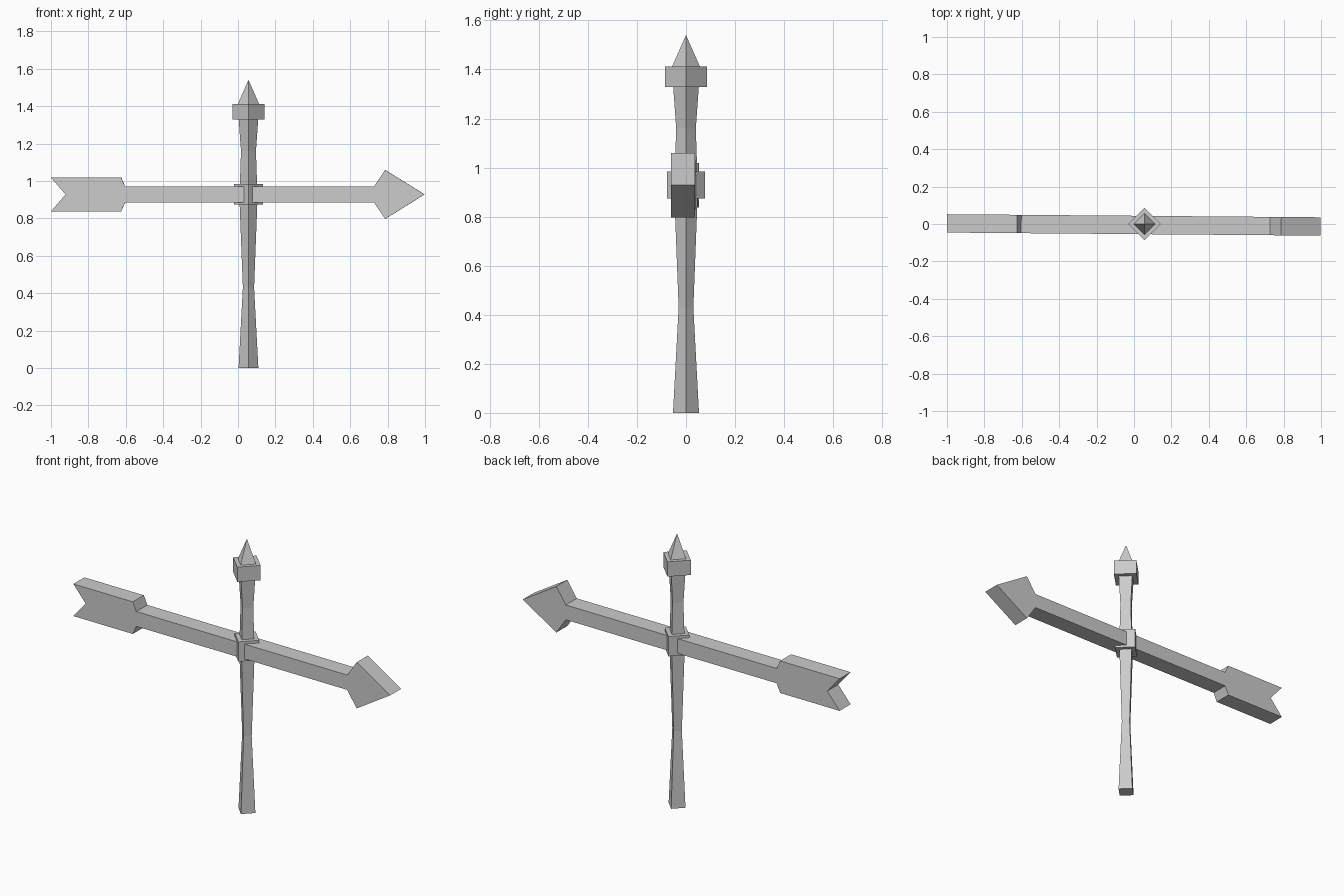
import bpy
import bmesh
import math

cube = bpy.data.objects.get("Cube")
if cube:
    bpy.data.objects.remove(cube, do_unlink=True)

POST_X = 0.056

grey = bpy.data.materials.new("plain grey")
grey.use_nodes = True
GREY = (0.6, 0.6, 0.6, 1)
grey.diffuse_color = GREY
grey.node_tree.nodes["Principled BSDF"].inputs["Base Color"].default_value = GREY


def finish(name, bm):
    bmesh.ops.recalc_face_normals(bm, faces=bm.faces)
    mesh = bpy.data.meshes.new(name)
    bm.to_mesh(mesh)
    bm.free()
    mesh.materials.append(grey)
    obj = bpy.data.objects.new(name, mesh)
    bpy.context.collection.objects.link(obj)
    return obj


def diamond_column(name, profile):
    """Stack square rings, corners facing the axes; radius 0 makes a point."""
    bm = bmesh.new()
    previous = None
    for radius, z in profile:
        if radius == 0:
            ring = [bm.verts.new((0, 0, z))] * 4
        else:
            ring = [bm.verts.new((radius * math.cos(i * math.pi / 2),
                                  radius * math.sin(i * math.pi / 2), z))
                    for i in range(4)]
        if previous is None:
            bm.faces.new(ring)
        else:
            for i in range(4):
                j = (i + 1) % 4
                corners = [previous[i], previous[j], ring[j]]
                if radius:
                    corners.append(ring[i])
                bm.faces.new(corners)
        previous = ring
    if radius:
        bm.faces.new(previous)
    finish(name, bm).location.x = POST_X


# Waisted post with a collar, a cap block and a pointed finial
diamond_column("post", [(0.053, 0), (0.03, 0.43), (0.047, 0.87),
                        (0.046, 0.98), (0.04, 1.16), (0.053, 1.34)])
diamond_column("collar", [(0.077, 0.873), (0.077, 0.985)])
diamond_column("cap_block", [(0.086, 1.328), (0.086, 1.412)])
diamond_column("finial", [(0.06, 1.405), (0, 1.54)])

# Arrow sign: upper half outline from notch to tip, mirrored below the axis
AXIS_Z, THICKNESS = 0.928, 0.098
upper = [(-1, 0.091), (-0.625, 0.091), (-0.603, 0.042),
         (0.727, 0.042), (0.787, 0.131)]
outline = ([(-0.922, 0)] + upper + [(0.998, 0)]
           + [(x, -z) for x, z in reversed(upper)])
bm = bmesh.new()
front = bm.faces.new([bm.verts.new((x, -THICKNESS / 2, z)) for x, z in outline])
extruded = bmesh.ops.extrude_face_region(bm, geom=[front], use_keep_orig=True)
bmesh.ops.translate(bm, vec=(0, THICKNESS, 0),
                    verts=[v for v in extruded["geom"]
                           if isinstance(v, bmesh.types.BMVert)])
arrow = finish("arrow_sign", bm)
arrow.location = (0, -0.005, AXIS_Z)
arrow.rotation_euler.z = math.radians(-0.47)
